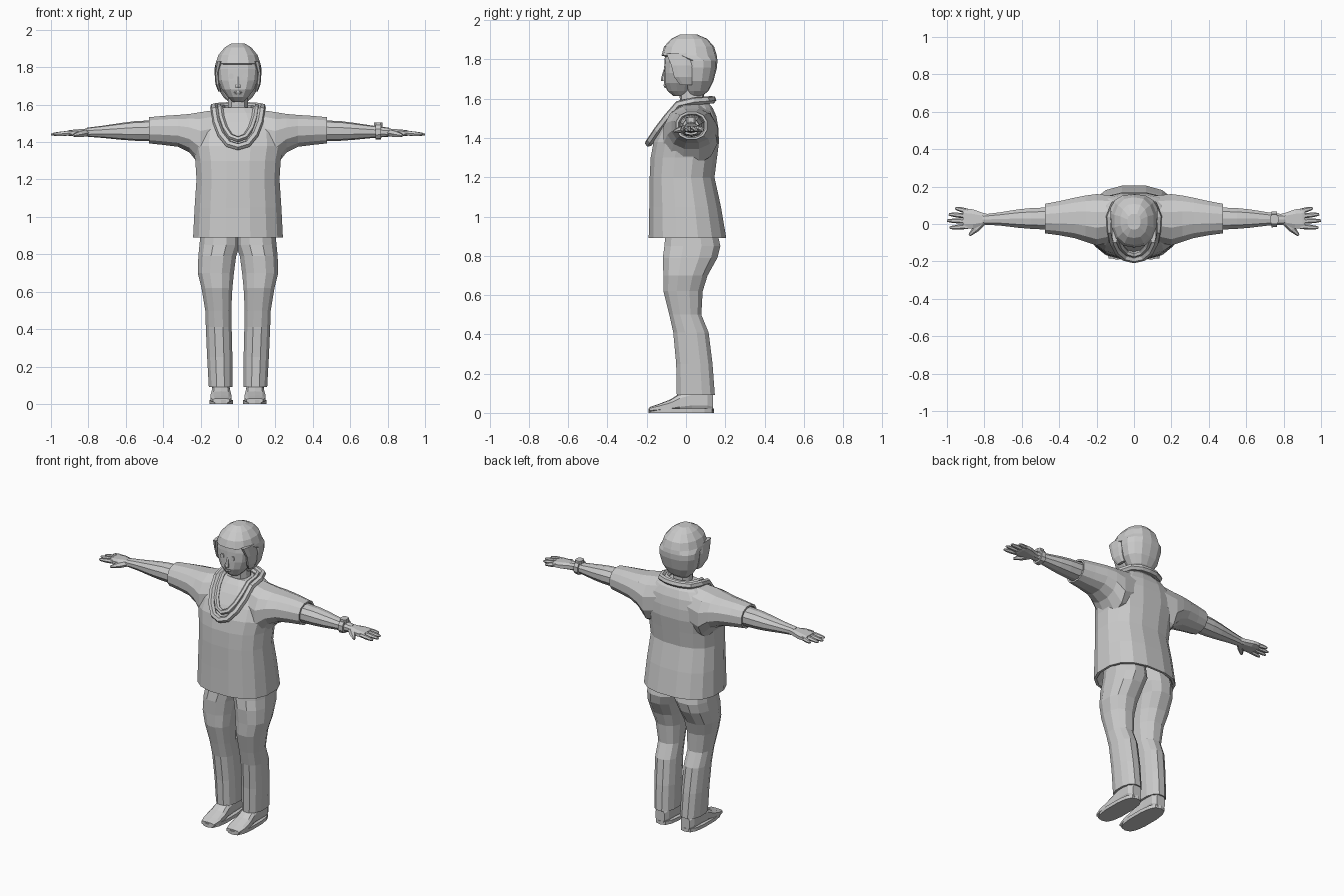
import bpy, bmesh, math
from mathutils import Vector

grey = bpy.data.materials.new("plain_grey")
grey.diffuse_color = (0.6, 0.6, 0.6, 1)


def finish(name, bm, mirror=False):
    bmesh.ops.recalc_face_normals(bm, faces=bm.faces)
    me = bpy.data.meshes.new(name)
    bm.to_mesh(me)
    bm.free()
    me.materials.append(grey)
    ob = bpy.data.objects.new(name, me)
    bpy.context.collection.objects.link(ob)
    if mirror:
        ob.modifiers.new("mirror", 'MIRROR')
    return ob


def loft(name, axis, rings, n=12, p=0.85, mirror=False):
    """Skin rings (t, a0, a1, b0, b1): t runs along the axis, a and b are the extents across it."""
    bm = bmesh.new()
    loops = []
    for t, a0, a1, b0, b1 in rings:
        loop = []
        for i in range(n):
            ang = 2 * math.pi * (i + 0.5) / n
            c, s = math.cos(ang), math.sin(ang)
            m = math.cos(math.pi / n)
            c, s = (math.copysign(min(1, abs(v) / m) ** p, v) for v in (c, s))
            a, b = (a0 + a1) / 2 + c * (a1 - a0) / 2, (b0 + b1) / 2 + s * (b1 - b0) / 2
            co = {'x': (t, a, b), 'y': (a, t, b), 'z': (a, b, t)}[axis]
            loop.append(bm.verts.new(co))
        loops.append(loop)
    for l0, l1 in zip(loops, loops[1:]):
        for i in range(n):
            j = (i + 1) % n
            bm.faces.new((l0[i], l0[j], l1[j], l1[i]))
    bm.faces.new(loops[0])
    bm.faces.new(loops[-1])
    return finish(name, bm, mirror)


def sym(z, w, y0, y1):
    return (z, -w, w, y0, y1)


def finger(name, start, end, r0, r1, mirror=True):
    """Tapered six-sided digit with a knuckle ring."""
    a, b = Vector(start), Vector(end)
    q = (b - a).to_track_quat('Z', 'Y')
    bm = bmesh.new()
    loops = []
    for f, r in ((0, r0), (0.5, r0 * 0.95), (0.85, r1), (1, r1 * 0.6)):
        loops.append([bm.verts.new(a.lerp(b, f) + q @ Vector((r * math.cos(k * math.pi / 3),
                      r * math.sin(k * math.pi / 3), 0))) for k in range(6)])
    for l0, l1 in zip(loops, loops[1:]):
        for i in range(6):
            bm.faces.new((l0[i], l0[(i + 1) % 6], l1[(i + 1) % 6], l1[i]))
    bm.faces.new(loops[0])
    bm.faces.new(loops[-1])
    finish(name, bm, mirror)


def cord(name, half, depth):
    """Closed tube around the neck from a mirrored half path."""
    pts = half + [(-x, y, z) for x, y, z in half[-2:0:-1]]
    cu = bpy.data.curves.new(name, 'CURVE')
    cu.dimensions = '3D'
    cu.bevel_depth = depth
    cu.bevel_resolution = 1
    sp = cu.splines.new('POLY')
    sp.points.add(len(pts) - 1)
    for pt, co in zip(sp.points, pts):
        pt.co = (*co, 1)
    sp.use_cyclic_u = True
    tmp = bpy.data.objects.new(name + "_path", cu)
    bpy.context.collection.objects.link(tmp)
    bm = bmesh.new()
    bpy.context.view_layer.update()
    bm.from_mesh(tmp.evaluated_get(bpy.context.evaluated_depsgraph_get()).to_mesh())
    for f in bm.faces:
        f.smooth = False
    bpy.data.objects.remove(tmp)
    finish(name, bm)


# Shirt body, with a recessed hem, and sleeves
loft("shirt_body", 'z', [
    sym(0.95, 0.19, -0.14, 0.15), sym(0.89, 0.225, -0.175, 0.19), sym(0.89, 0.24, -0.19, 0.205),
    sym(1.05, 0.232, -0.187, 0.178), sym(1.20, 0.222, -0.185, 0.145), sym(1.30, 0.228, -0.18, 0.158),
    sym(1.38, 0.245, -0.165, 0.168), sym(1.45, 0.24, -0.132, 0.165), sym(1.51, 0.21, -0.095, 0.155),
    sym(1.555, 0.16, -0.06, 0.135), sym(1.585, 0.10, -0.03, 0.11)], n=16, p=0.8)
loft("sleeve", 'x', [
    (0.10, -0.09, 0.15, 1.30, 1.575), (0.20, -0.115, 0.16, 1.27, 1.56), (0.26, -0.095, 0.152, 1.345, 1.55),
    (0.32, -0.075, 0.14, 1.375, 1.545), (0.40, -0.06, 0.122, 1.385, 1.54), (0.475, -0.05, 0.108, 1.393, 1.533),
    (0.475, -0.038, 0.097, 1.403, 1.522), (0.45, -0.03, 0.09, 1.41, 1.515)], n=12, p=0.9, mirror=True)

# Bare arms and palms
loft("arm", 'x', [
    (0.42, -0.032, 0.09, 1.405, 1.518), (0.55, -0.026, 0.085, 1.407, 1.512), (0.62, -0.02, 0.078, 1.412, 1.503),
    (0.72, -0.008, 0.062, 1.422, 1.488), (0.80, -0.004, 0.052, 1.428, 1.478), (0.81, 0, 0.048, 1.43, 1.476)],
    n=10, p=0.95, mirror=True)
loft("palm", 'x', [
    (0.77, 0.002, 0.05, 1.43, 1.474), (0.81, -0.008, 0.06, 1.43, 1.472), (0.86, -0.025, 0.078, 1.43, 1.468),
    (0.90, -0.025, 0.083, 1.432, 1.464), (0.915, -0.02, 0.08, 1.436, 1.46)], n=8, p=0.7, mirror=True)
for nm, y0, x1, y1 in (("index", -0.013, 0.985, -0.02), ("middle", 0.015, 1.0, 0.018),
                       ("ring", 0.042, 0.99, 0.052), ("little", 0.068, 0.955, 0.085)):
    finger(nm + "_finger", (0.89, y0, 1.449), (x1, y1, 1.441), 0.014, 0.010)
finger("thumb", (0.81, 0.01, 1.45), (0.88, -0.06, 1.435), 0.020, 0.011)

# Wristwatch on one arm
loft("watch_strap", 'x', [(0.735, -0.018, 0.068, 1.413, 1.497), (0.765, -0.016, 0.066, 1.415, 1.495)], n=10)
loft("watch_case", 'z', [(1.475, 0.728, 0.772, 0.0, 0.05), (1.505, 0.728, 0.772, 0.0, 0.05)], n=8, p=0.6)

# Trousers with recessed cuffs
loft("trouser_leg", 'z', [
    (0.14, 0.05, 0.135, -0.02, 0.12), (0.09, 0.043, 0.143, -0.033, 0.133), (0.09, 0.03, 0.156, -0.047, 0.147),
    (0.25, 0.03, 0.165, -0.05, 0.135), (0.41, 0.034, 0.172, -0.065, 0.115), (0.50, 0.036, 0.175, -0.085, 0.078),
    (0.62, 0.03, 0.195, -0.115, 0.085), (0.70, 0.022, 0.215, -0.115, 0.11), (0.79, 0.01, 0.212, -0.118, 0.16),
    (0.85, -0.01, 0.206, -0.11, 0.175), (0.96, -0.01, 0.195, -0.10, 0.15)], n=12, p=0.85, mirror=True)

# Shoes with soles
loft("shoe", 'y', [
    (-0.185, 0.045, 0.135, 0.005, 0.03), (-0.14, 0.035, 0.147, 0.005, 0.045), (-0.08, 0.036, 0.146, 0.005, 0.068),
    (-0.03, 0.042, 0.14, 0.005, 0.10), (0.03, 0.045, 0.138, 0.005, 0.125), (0.11, 0.045, 0.138, 0.005, 0.125),
    (0.138, 0.06, 0.122, 0.005, 0.10)], n=10, p=0.7, mirror=True)
loft("shoe_sole", 'z', [(0, 0.028, 0.152, -0.192, 0.142), (0.022, 0.028, 0.152, -0.192, 0.142)],
     n=14, p=0.75, mirror=True)

# Neck, face and hair
loft("neck", 'z', [sym(1.48, 0.085, -0.06, 0.10), sym(1.56, 0.055, -0.03, 0.095), sym(1.68, 0.05, -0.035, 0.09)],
     n=10, p=0.95)
loft("face", 'z', [
    sym(1.615, 0.03, -0.065, 0.03), sym(1.64, 0.055, -0.095, 0.04), sym(1.68, 0.085, -0.112, 0.06),
    sym(1.73, 0.106, -0.112, 0.06), sym(1.79, 0.113, -0.11, 0.06), sym(1.84, 0.10, -0.105, 0.06)], n=14, p=0.9)
loft("hair", 'z', [
    sym(1.615, 0.05, 0.01, 0.085), sym(1.64, 0.078, 0.0, 0.115), sym(1.69, 0.11, -0.02, 0.14),
    sym(1.76, 0.125, -0.03, 0.158), sym(1.795, 0.125, -0.035, 0.16), sym(1.82, 0.12, -0.125, 0.157),
    sym(1.865, 0.105, -0.112, 0.143), sym(1.905, 0.072, -0.075, 0.108), sym(1.928, 0.035, -0.03, 0.055)],
    n=14, p=0.9)
# Temple locks framing the face
loft("temple_lock", 'z', [
    (1.67, 0.088, 0.105, -0.03, 0.03), (1.71, 0.098, 0.121, -0.06, 0.03), (1.77, 0.104, 0.125, -0.075, 0.03),
    (1.83, 0.085, 0.118, -0.10, 0.03)], n=8, p=0.8, mirror=True)

# Facial details
loft("eye", 'y', [(-0.113, 0.024, 0.05, 1.738, 1.766), (-0.095, 0.024, 0.05, 1.738, 1.766)], n=8, mirror=True)
loft("nose", 'z', [sym(1.69, 0.014, -0.126, -0.09), sym(1.70, 0.013, -0.128, -0.09),
                   sym(1.75, 0.006, -0.114, -0.09)], n=6)
loft("mouth", 'z', [sym(1.655, 0.018, -0.108, -0.07), sym(1.665, 0.024, -0.114, -0.07),
                    sym(1.672, 0.016, -0.114, -0.07)], n=8)

# Double rolled collar around the neck
cord("outer_collar", [
    (0, -0.19, 1.375), (0.05, -0.178, 1.39), (0.09, -0.145, 1.44), (0.115, -0.095, 1.505), (0.125, -0.04, 1.57),
    (0.13, 0.04, 1.588), (0.105, 0.105, 1.592), (0.05, 0.13, 1.595), (0, 0.135, 1.595)], 0.020)
cord("inner_collar", [
    (0, -0.165, 1.415), (0.04, -0.152, 1.43), (0.07, -0.12, 1.475), (0.088, -0.075, 1.53), (0.095, -0.025, 1.58),
    (0.098, 0.04, 1.59), (0.08, 0.085, 1.592), (0.04, 0.105, 1.592), (0, 0.108, 1.592)], 0.016)
